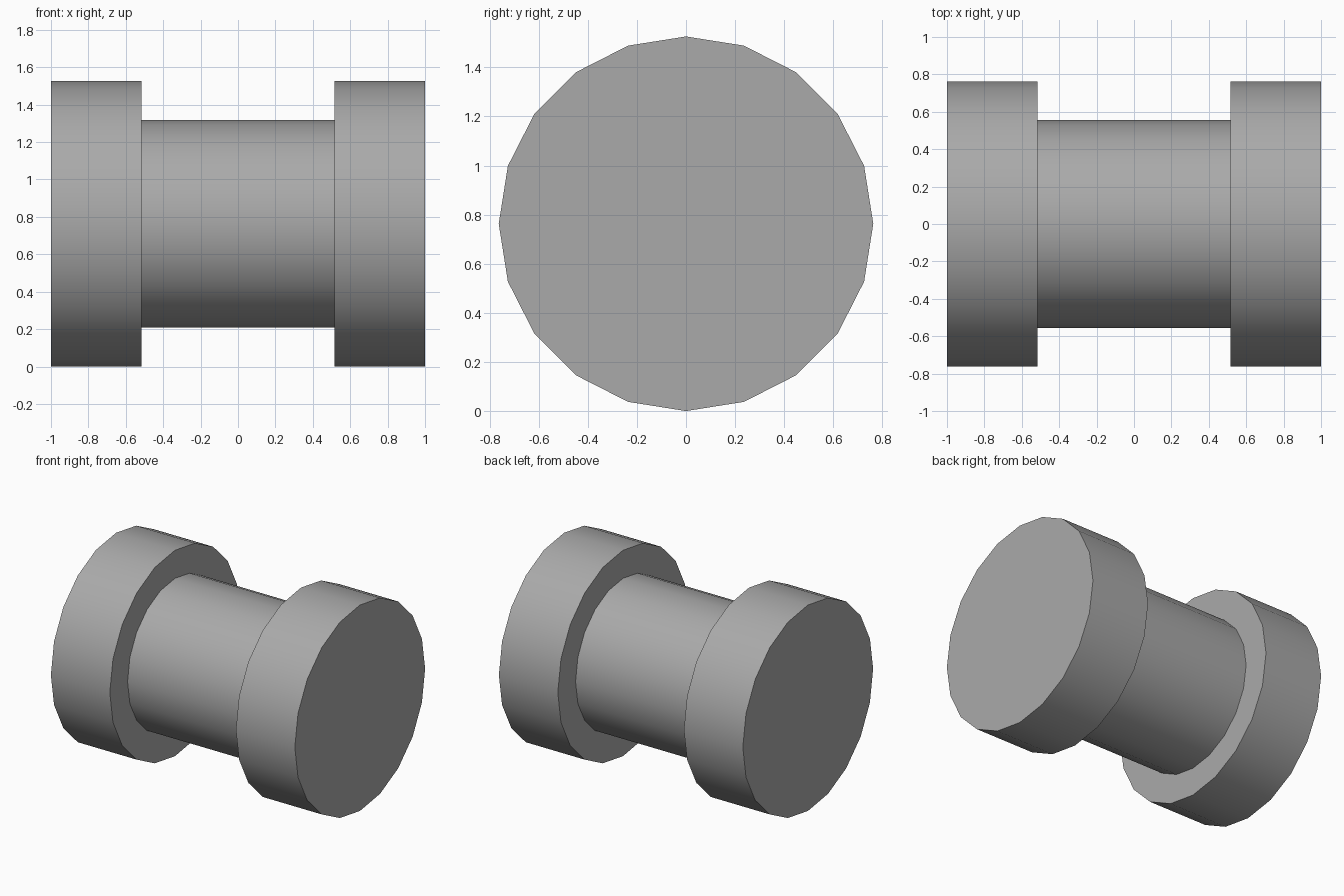
import bpy
from math import pi, radians

SIDES = 20
FLANGE_RADIUS = 0.763
CORE_RADIUS = 0.555
CORE_HALF = 0.517

default_cube = bpy.data.objects.get("Cube")
if default_cube:
    bpy.data.objects.remove(default_cube, do_unlink=True)

# Single plain grey
grey = bpy.data.materials.new("plain grey")
grey.use_nodes = True
grey.diffuse_color = (0.4, 0.4, 0.4, 1)
grey.node_tree.nodes["Principled BSDF"].inputs["Base Color"].default_value = grey.diffuse_color


def drum(name, radius, x_start, x_end):
    """Closed cylinder lying along x, with a corner pointing straight up."""
    bpy.ops.mesh.primitive_cylinder_add(
        vertices=SIDES, radius=radius, depth=x_end - x_start,
        location=((x_start + x_end) / 2, 0, FLANGE_RADIUS),
        rotation=(0, pi / 2, 0))
    part = bpy.context.object
    part.name = name
    part.data.materials.append(grey)
    bpy.ops.object.transform_apply(location=False, rotation=True, scale=False)
    bpy.ops.object.shade_smooth_by_angle(angle=radians(30))


# Narrow core between two wide end flanges
drum("core", CORE_RADIUS, -CORE_HALF, CORE_HALF)
drum("right_flange", FLANGE_RADIUS, -1, -CORE_HALF)
drum("left_flange", FLANGE_RADIUS, CORE_HALF, 1)
